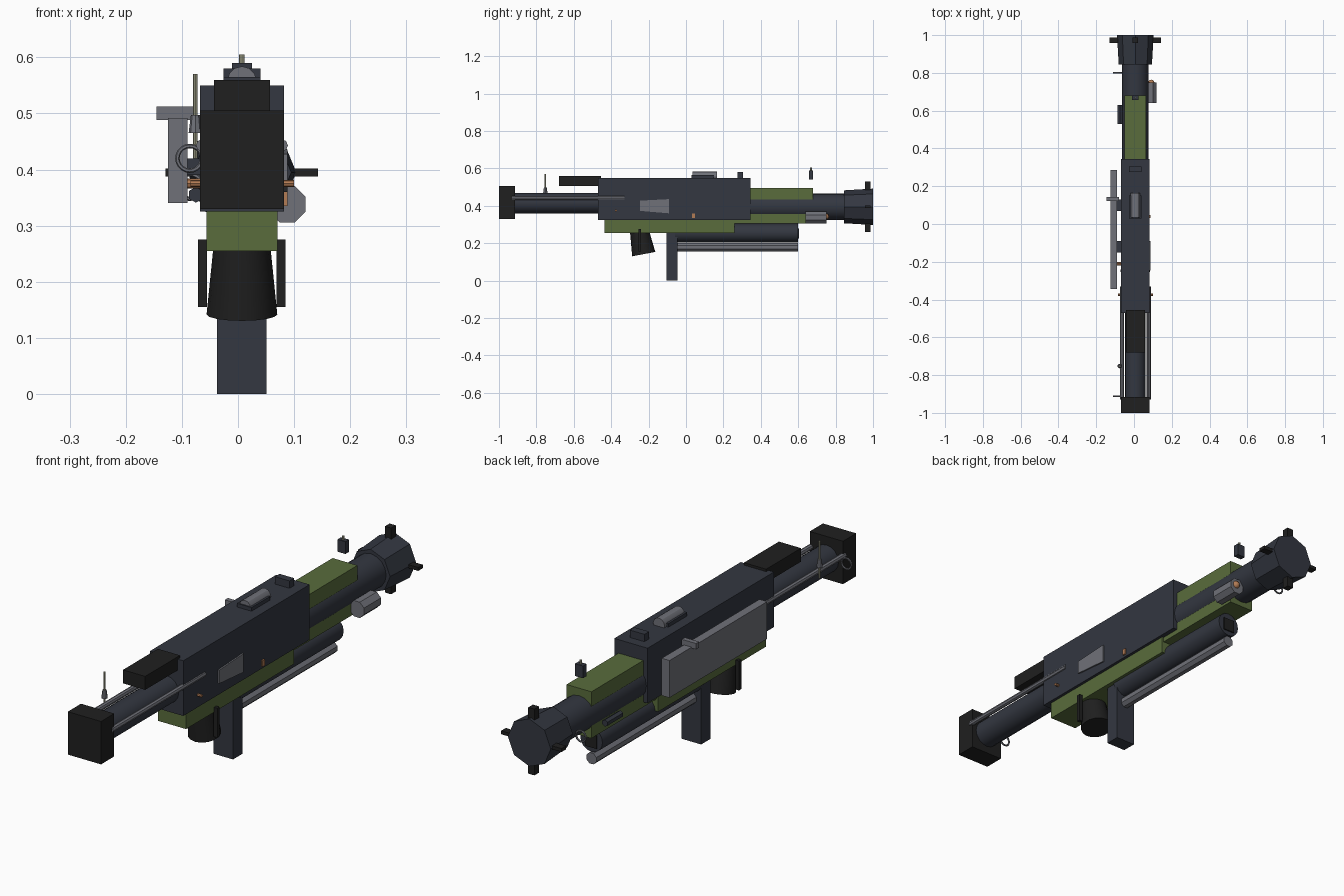
import bpy, bmesh
from math import radians, pi
from mathutils import Matrix, Vector

if "Cube" in bpy.data.objects:
    bpy.data.objects.remove(bpy.data.objects["Cube"])

CX = 0.007  # centre line of the body


def mat(name, c):
    m = bpy.data.materials.new(name)
    m.diffuse_color = (*c, 1)
    m.use_nodes = True
    m.node_tree.nodes["Principled BSDF"].inputs["Base Color"].default_value = m.diffuse_color
    return m


STEEL = mat("blue_steel", (0.033, 0.038, 0.052))
BLACK = mat("black_rubber", (0.014, 0.014, 0.014))
GREEN = mat("olive_green", (0.1, 0.15, 0.045))
GREY = mat("grey_metal", (0.16, 0.165, 0.19))
COPPER = mat("copper", (0.45, 0.2, 0.09))
PALE = mat("pale_brass", (0.4, 0.4, 0.28))


def finish(name, bm, m, smooth=False):
    me = bpy.data.meshes.new(name)
    bmesh.ops.recalc_face_normals(bm, faces=bm.faces)
    bm.to_mesh(me)
    bm.free()
    me.materials.append(m)
    ob = bpy.data.objects.new(name, me)
    bpy.context.collection.objects.link(ob)
    if smooth:
        bpy.context.view_layer.objects.active = ob
        ob.select_set(True)
        bpy.ops.object.shade_smooth_by_angle(angle=radians(30))
        ob.select_set(False)
    return ob


def box(name, x, y, z, m):
    """Box from (min, max) ranges."""
    bm = bmesh.new()
    bmesh.ops.create_cube(bm, size=1)
    for v in bm.verts:
        v.co = [(r[0] + r[1]) / 2 + c * (r[1] - r[0]) for r, c in zip((x, y, z), v.co)]
    return finish(name, bm, m)


def rod(name, a, b, r1, m, r2=None, n=16, turn=0):
    """Cylinder or cone from point a to point b."""
    a, b = Vector(a), Vector(b)
    d = b - a
    bm = bmesh.new()
    bmesh.ops.create_cone(bm, cap_ends=True, segments=n, radius1=r1,
                          radius2=r1 if r2 is None else r2, depth=d.length)
    M = Matrix.Translation((a + b) / 2) @ d.to_track_quat('Z', 'Y').to_matrix().to_4x4()
    bm.transform(M @ Matrix.Rotation(turn, 4, 'Z'))
    return finish(name, bm, m, n > 10)


def sides(w):
    return (CX - w, CX + w)


# Shoulder stock
box("butt_pad", sides(0.075), (-1, -0.915), (0.33, 0.505), BLACK)
rod("stock_tube", (CX, -0.93, 0.415), (CX, -0.45, 0.415), 0.055, STEEL)
for s in (-1, 1):
    x = CX + s * 0.071
    rod("stock_rod", (x, -0.93, 0.443), (x, -0.33, 0.443), 0.011, GREY, n=8)
box("cheek_rest", sides(0.05), (-0.68, -0.455), (0.505, 0.56), BLACK)

# Body and green furniture
box("receiver", sides(0.075), (-0.47, 0.345), (0.325, 0.55), STEEL)
box("lower_frame", sides(0.063), (-0.435, 0.26), (0.255, 0.33), GREEN)
box("handguard", sides(0.056), (0.25, 0.68), (0.305, 0.495), GREEN)
rod("cross_pin", (-0.085, -0.375, 0.375), (0.1, -0.375, 0.375), 0.006, COPPER, n=8)

# Barrel and muzzle with four fins
rod("barrel", (CX, 0.3, 0.395), (CX, 0.86, 0.395), 0.07, STEEL)
rod("muzzle", (CX, 0.845, 0.395), (CX, 1, 0.395), 0.088, STEEL, 0.097, n=8)
for sx, sz in ((1, 0), (-1, 0), (0, 1), (0, -1)):
    ax, az = (0.027, 0.007) if sx else (0.014, 0.025)
    px, pz = CX + sx * 0.109, 0.395 + sz * 0.11
    box("muzzle_fin", (px - ax, px + ax), (0.957, 0.987), (pz - az, pz + az), BLACK)

# Under-barrel launcher
rod("launcher_tube", (CX, -0.06, 0.255), (CX, 0.6, 0.255), 0.05, STEEL)
box("launcher_bore", sides(0.026), (0.59, 0.605), (0.225, 0.278), BLACK)
rod("launcher_rod", (CX, -0.06, 0.178), (CX, 0.6, 0.178), 0.024, GREY, n=8, turn=pi / 8)
box("fore_grip", sides(0.044), (-0.105, -0.045), (0, 0.262), STEEL)

# Flared rear grip with side plates
rod("rear_grip", (CX, -0.252, 0.28), (CX, -0.226, 0.142), 0.049, BLACK, 0.063)
for s in (-1, 1):
    x = CX + s * 0.07
    box("grip_plate", (x - 0.008, x + 0.008), (-0.255, -0.24), (0.155, 0.275), BLACK)

# Ejection port on the right, a shallow trapezoid
bm = bmesh.new()
prof = [(-0.245, 0.373), (-0.09, 0.36), (-0.09, 0.436), (-0.245, 0.428)]
f = bm.faces.new([bm.verts.new((0.07, y, z)) for y, z in prof])
ext = bmesh.ops.extrude_face_region(bm, geom=[f])
bmesh.ops.translate(bm, vec=(0.018, 0, 0),
                    verts=[v for v in ext["geom"] if isinstance(v, bmesh.types.BMVert)])
finish("ejection_port", bm, GREY)
box("right_button", (0.075, 0.088), (0.033, 0.047), (0.335, 0.36), COPPER)
rod("left_button", (-0.095, -0.21, 0.375), (-0.06, -0.21, 0.375), 0.009, COPPER, n=8)

# Side panel on the left with clip and mounts
box("side_panel", (-0.125, -0.09), (-0.345, 0.285), (0.34, 0.492), GREY)
box("panel_clip", (-0.145, -0.08), (0.122, 0.142), (0.488, 0.512), GREY)
for y in (-0.12, 0.1):
    box("panel_mount", (-0.095, -0.06), (y - 0.03, y + 0.03), (0.39, 0.42), STEEL)

# Sights on top
box("scope_base", sides(0.033), (0.03, 0.15), (0.545, 0.565), STEEL)
rod("scope_body", (CX, 0.035, 0.558), (CX, 0.165, 0.558), 0.026, GREY, n=12)
box("rear_sight", sides(0.033), (0.275, 0.305), (0.545, 0.58), STEEL)
box("front_sight", sides(0.018), (0.657, 0.68), (0.54, 0.59), STEEL)
rod("front_sight_pin", (CX, 0.668, 0.58), (CX, 0.668, 0.605), 0.005, PALE, n=8)

# Lamp on the right, small canister on the left
rod("lamp", (0.088, 0.64, 0.338), (0.088, 0.75, 0.338), 0.035, GREY, n=8, turn=pi / 8)
bm = bmesh.new()
bmesh.ops.create_uvsphere(bm, u_segments=12, v_segments=8, radius=0.016,
                          matrix=Matrix.Translation((0.092, 0.748, 0.343)))
finish("lamp_lens", bm, COPPER, True)
rod("canister", (-0.075, 0.53, 0.355), (-0.075, 0.63, 0.355), 0.014, STEEL, n=6)

# Antenna
rod("antenna_rod", (-0.076, -0.752, 0.42), (-0.076, -0.752, 0.57), 0.004, PALE, n=8)
rod("antenna_base", (-0.076, -0.752, 0.465), (-0.076, -0.752, 0.497), 0.012, GREY, 0.008, n=8)

# Sling rings
for y, z in ((-0.912, 0.42), (0.8, 0.37)):
    bpy.ops.mesh.primitive_torus_add(location=(-0.086, y, z), rotation=(pi / 2, 0, 0),
                                     major_radius=0.022, minor_radius=0.004,
                                     major_segments=20, minor_segments=6)
    ring = bpy.context.object
    ring.name = "sling_ring"
    ring.data.materials.append(GREY)
    ring.select_set(False)
